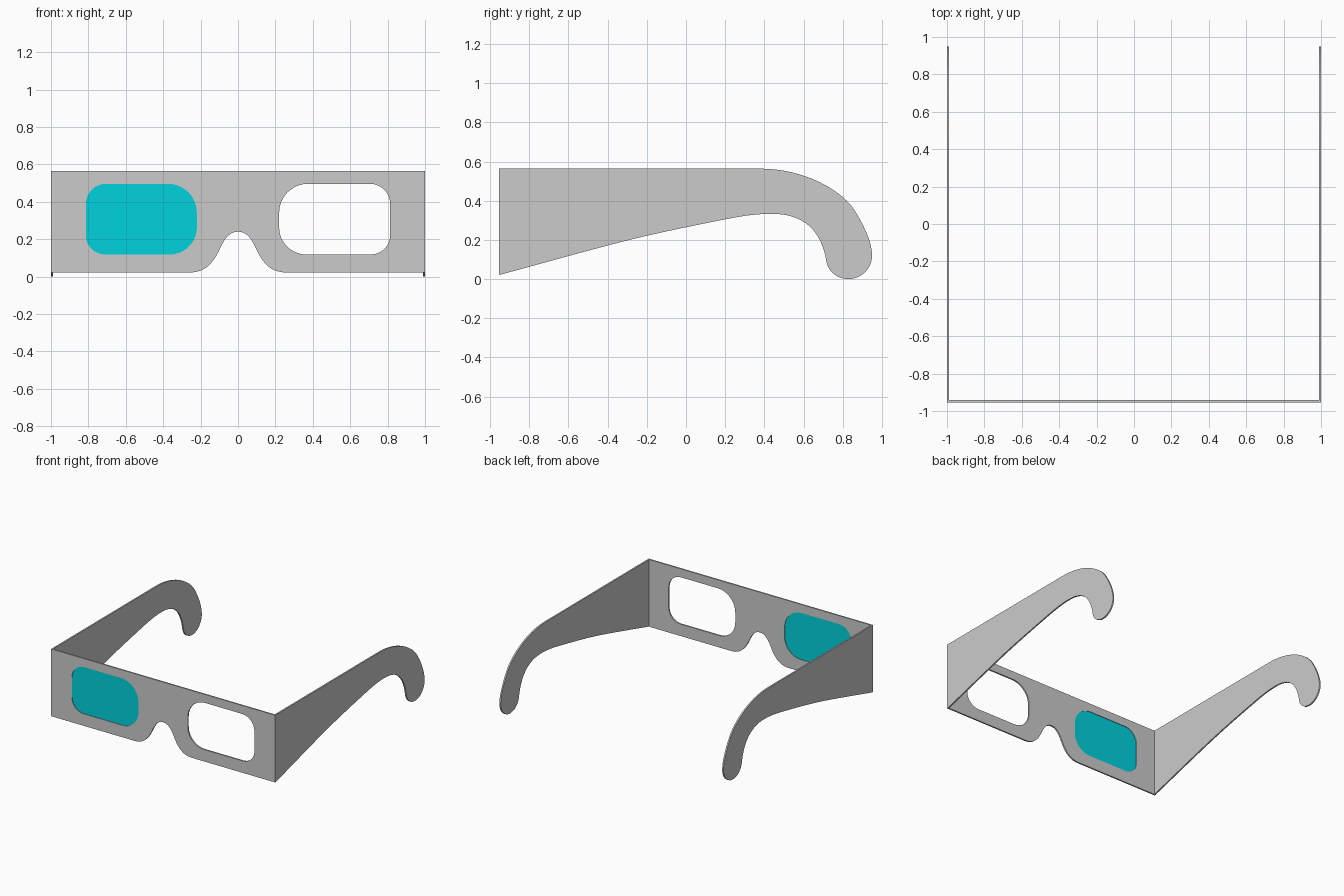
import bpy, bmesh
from math import cos, sin, radians, pi

if "Cube" in bpy.data.objects:
    bpy.data.objects.remove(bpy.data.objects["Cube"])

T = 0.012          # card thickness
K = 0.5523         # bezier handle factor for a quarter circle


def plate(name, loops, location, turn, thickness=T):
    """Flat plate from closed bezier loops; point = (x, y, direction deg, handle in, handle out)."""
    cu = bpy.data.curves.new(name, 'CURVE')
    cu.dimensions = '2D'
    cu.fill_mode = 'BOTH'
    cu.extrude = thickness / 2
    cu.resolution_u = 12
    for loop in loops:
        sp = cu.splines.new('BEZIER')
        sp.bezier_points.add(len(loop) - 1)
        sp.use_cyclic_u = True
        for bp, (x, y, a, hin, hout) in zip(sp.bezier_points, loop):
            dx, dy = cos(radians(a)), sin(radians(a))
            bp.handle_left_type = bp.handle_right_type = 'FREE'
            bp.co = (x, y, 0)
            bp.handle_left = (x - dx * hin, y - dy * hin, 0)
            bp.handle_right = (x + dx * hout, y + dy * hout, 0)
    ob = bpy.data.objects.new(name, cu)
    bpy.context.collection.objects.link(ob)
    ob.location = location
    ob.rotation_euler = (pi / 2, 0, turn)
    bpy.ops.object.select_all(action='DESELECT')
    ob.select_set(True)
    bpy.context.view_layer.objects.active = ob
    bpy.ops.object.convert(target='MESH')
    ob = bpy.context.object
    bm = bmesh.new()
    bm.from_mesh(ob.data)
    bmesh.ops.remove_doubles(bm, verts=bm.verts, dist=1e-5)
    bmesh.ops.recalc_face_normals(bm, faces=bm.faces)
    bm.to_mesh(ob.data)
    bm.free()
    bpy.ops.object.shade_smooth_by_angle(angle=radians(30))
    return ob


def rounded(x0, x1, y0, y1, bl, br, tr, tl):
    """Counter-clockwise rounded rectangle with a radius for each corner."""
    return [(x0 + bl, y0, 0, bl * K, 0), (x1 - br, y0, 0, 0, br * K),
            (x1, y0 + br, 90, br * K, 0), (x1, y1 - tr, 90, 0, tr * K),
            (x1 - tr, y1, 180, tr * K, 0), (x0 + tl, y1, 180, 0, tl * K),
            (x0, y1 - tl, 270, tl * K, 0), (x0, y0 + bl, 270, 0, bl * K)]


# Front frame with nose notch and two eye openings
outline = [(-1, 0.022, 0, 0, 0), (-0.255, 0.022, 0, 0, 0.085),
           (-0.1, 0.142, 64, 0.07, 0.05), (0, 0.24, 0, 0.055, 0.055),
           (0.1, 0.142, -64, 0.05, 0.07), (0.255, 0.022, 0, 0.085, 0),
           (1, 0.022, 0, 0, 0), (1, 0.564, 0, 0, 0), (-1, 0.564, 0, 0, 0)]
right_eye = rounded(0.22, 0.814, 0.118, 0.496, 0.145, 0.105, 0.11, 0.155)
left_eye = rounded(-0.814, -0.22, 0.118, 0.496, 0.105, 0.145, 0.155, 0.11)
front_y = -0.954 + T / 2
plate("front_frame", [outline, right_eye, left_eye], (0, front_y, 0), 0)

# Tinted film filling one opening
film = plate("left_lens", [left_eye], (0, front_y, 0), 0, 0.003)
cyan = bpy.data.materials.new("cyan_film")
cyan.diffuse_color = (0.0, 0.65, 0.73, 1)
cyan.use_nodes = True
cyan.node_tree.nodes["Principled BSDF"].inputs["Base Color"].default_value = cyan.diffuse_color
film.data.materials.append(cyan)

# Temple arms with hooked ear ends
start = -0.954 + T
arm = [(start, 0.024, 15, 0, 0.2), (-0.288, 0.2, 14, 0.2, 0.15),
       (0.222, 0.309, 11, 0.15, 0.07), (0.44, 0.333, 0, 0.08, 0.12),
       (0.69, 0.184, -67, 0.11, 0.04), (0.717, 0.09, -80, 0.03, 0.05),
       (0.83, 0.0, 0, 0.062, 0.066), (0.95, 0.122, 91, 0.066, 0.07),
       (0.86, 0.352, 122, 0.09, 0.11), (0.375, 0.564, 180, 0.24, 0),
       (start, 0.564, 0, 0, 0)]
for side, name in ((-1, "left_arm"), (1, "right_arm")):
    plate(name, [arm], (side * (1 - T / 2), 0, 0), pi / 2)
